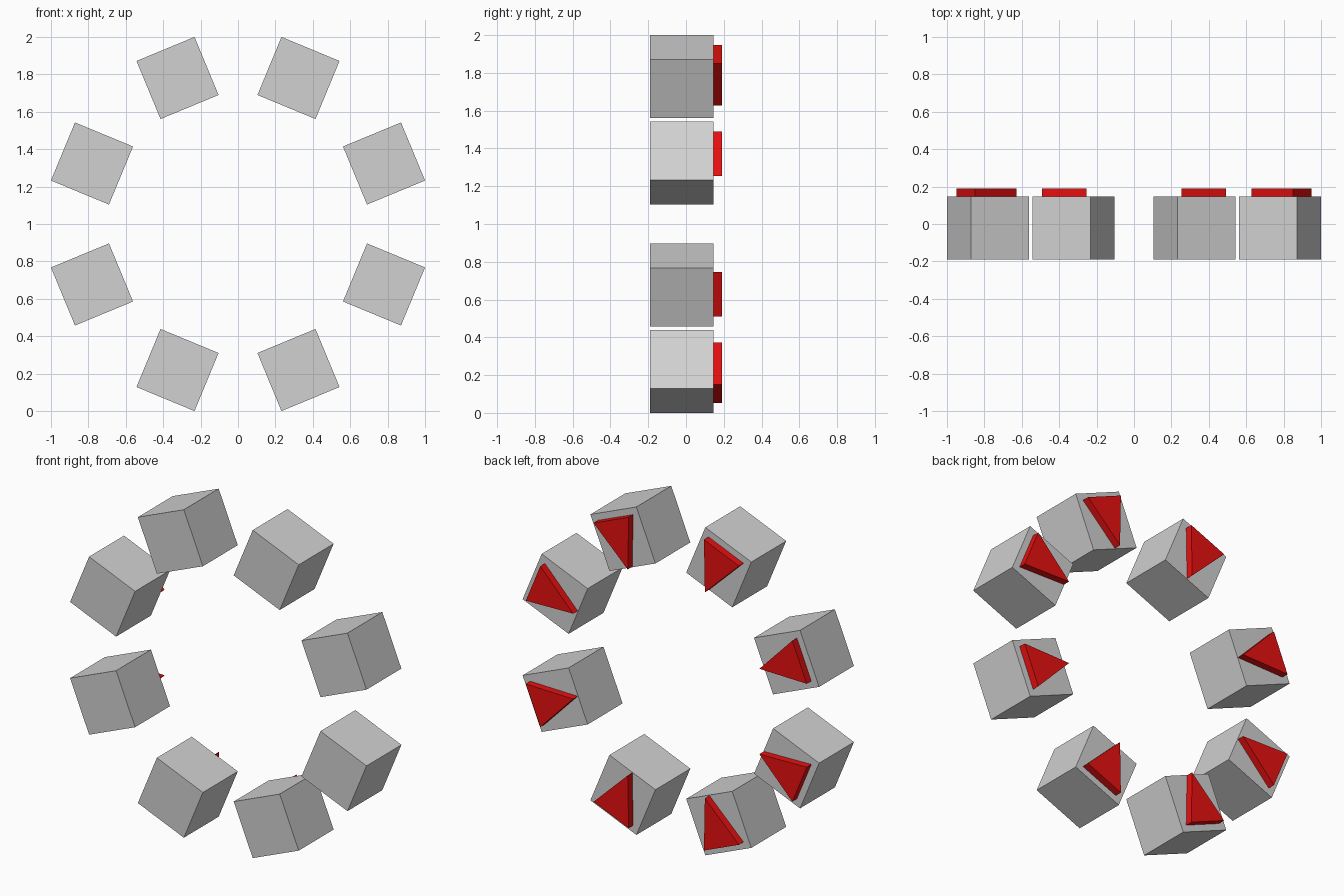
import bpy
import bmesh
from math import cos, sin, radians

if "Cube" in bpy.data.objects:
    bpy.data.objects.remove(bpy.data.objects["Cube"], do_unlink=True)

RING = 0.845        # distance from ring centre to block centre
HALF = 0.168        # half the block side
FRONT, BACK, TIP = -0.19, 0.146, 0.19


def material(name, rgb):
    mat = bpy.data.materials.new(name)
    mat.use_nodes = True
    mat.diffuse_color = (*rgb, 1)
    mat.node_tree.nodes["Principled BSDF"].inputs["Base Color"].default_value = (*rgb, 1)
    return mat


def ring_prism(name, outline, y0, y1, angle, mat):
    """Extrude a (radial, tangential) outline from y0 to y1 at an angle on the ring."""
    c, s = cos(angle), sin(angle)
    bm = bmesh.new()
    verts = [bm.verts.new(((RING + r) * c - t * s, y0, 1 + (RING + r) * s + t * c))
             for r, t in outline]
    face = bm.faces.new(verts)
    top = bmesh.ops.extrude_face_region(bm, geom=[face])["geom"]
    bmesh.ops.translate(bm, vec=(0, y1 - y0, 0),
                        verts=[v for v in top if isinstance(v, bmesh.types.BMVert)])
    bmesh.ops.recalc_face_normals(bm, faces=bm.faces)
    mesh = bpy.data.meshes.new(name)
    bm.to_mesh(mesh)
    bm.free()
    mesh.materials.append(mat)
    obj = bpy.data.objects.new(name, mesh)
    bpy.context.collection.objects.link(obj)


grey = material("light grey", (0.64, 0.64, 0.64))
red = material("red", (0.8, 0.005, 0.005))

square = [(-HALF, -HALF), (HALF, -HALF), (HALF, HALF), (-HALF, HALF)]
arrow = [(-0.165, 0), (0.128, -0.128), (0.128, 0.128)]

# Ring of blocks, each with an inward-pointing arrow on its back
for i in range(8):
    angle = radians(22.5 + 45 * i)
    ring_prism(f"block_{i + 1}", square, FRONT, BACK, angle, grey)
    ring_prism(f"arrow_{i + 1}", arrow, BACK, TIP, angle, red)
